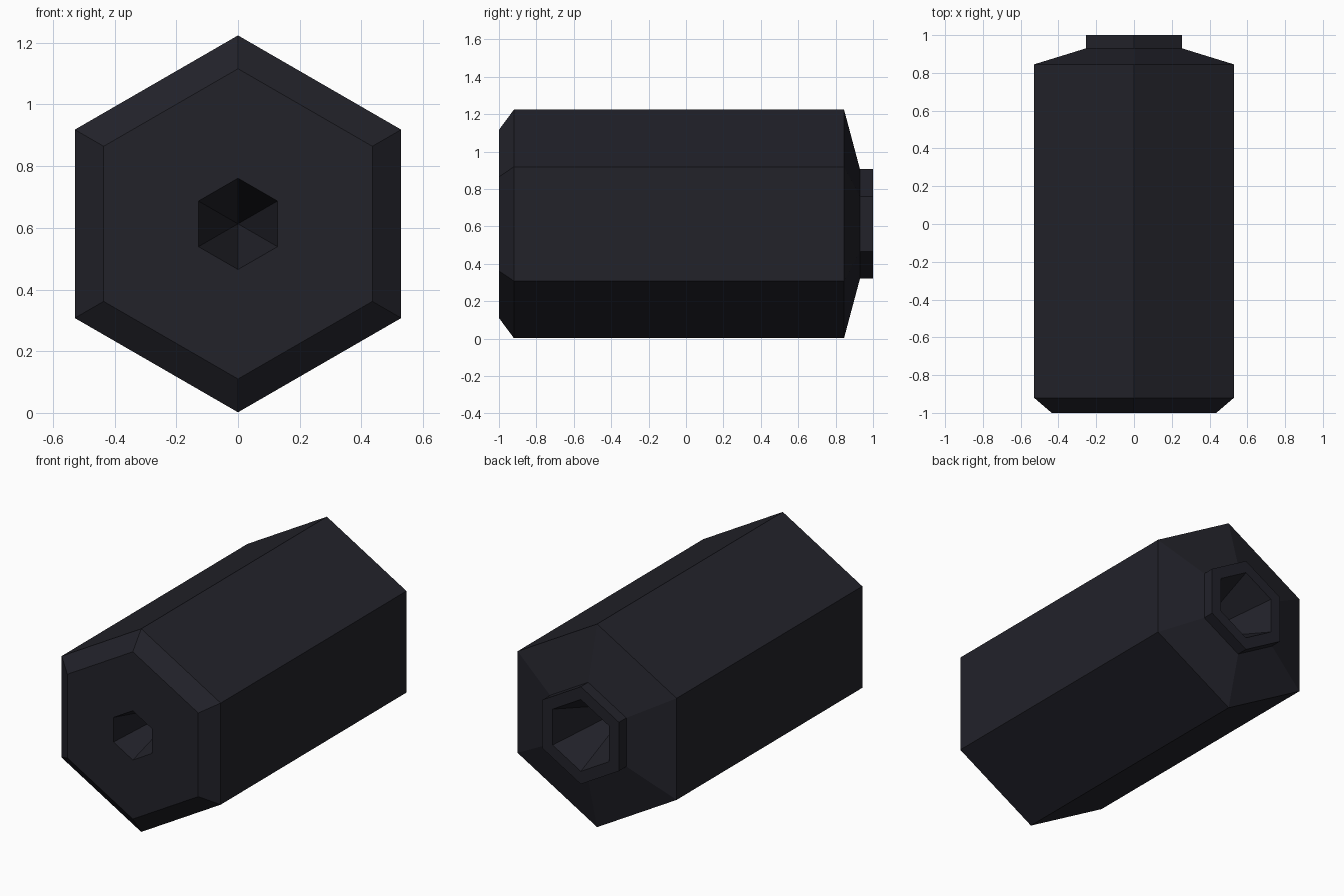
import bpy, bmesh, math

if "Cube" in bpy.data.objects:
    bpy.data.objects.remove(bpy.data.objects["Cube"])

CZ = 0.613  # height of the long axis


def hex_lathe(name, profile, mat):
    """Six-sided body around the y axis; radius 0 makes an apex."""
    bm = bmesh.new()
    rings = []
    for y, r in profile:
        if r == 0:
            rings.append([bm.verts.new((0, y, CZ))] * 6)
        else:
            rings.append([bm.verts.new((r * math.sin(i * math.pi / 3), y,
                                        CZ + r * math.cos(i * math.pi / 3)))
                          for i in range(6)])
    for a, b in zip(rings, rings[1:]):
        for i in range(6):
            j = (i + 1) % 6
            quad = list(dict.fromkeys((a[i], a[j], b[j], b[i])))
            bm.faces.new(quad)
    bmesh.ops.recalc_face_normals(bm, faces=bm.faces)
    me = bpy.data.meshes.new(name)
    bm.to_mesh(me)
    bm.free()
    me.materials.append(mat)
    ob = bpy.data.objects.new(name, me)
    bpy.context.collection.objects.link(ob)
    return ob


dark = bpy.data.materials.new("dark slate")
dark.diffuse_color = (0.016, 0.016, 0.023, 1)
dark.use_nodes = True
dark.node_tree.nodes["Principled BSDF"].inputs["Base Color"].default_value = dark.diffuse_color

# front pit, chamfered hex barrel, sloped shoulder, neck, rear pit
hex_lathe("hex_barrel", [
    (-0.5, 0), (-1, 0.148), (-1, 0.503), (-0.92, 0.611), (0.845, 0.611),
    (0.93, 0.293), (1, 0.293), (1, 0.216), (0.5, 0)], dark)
